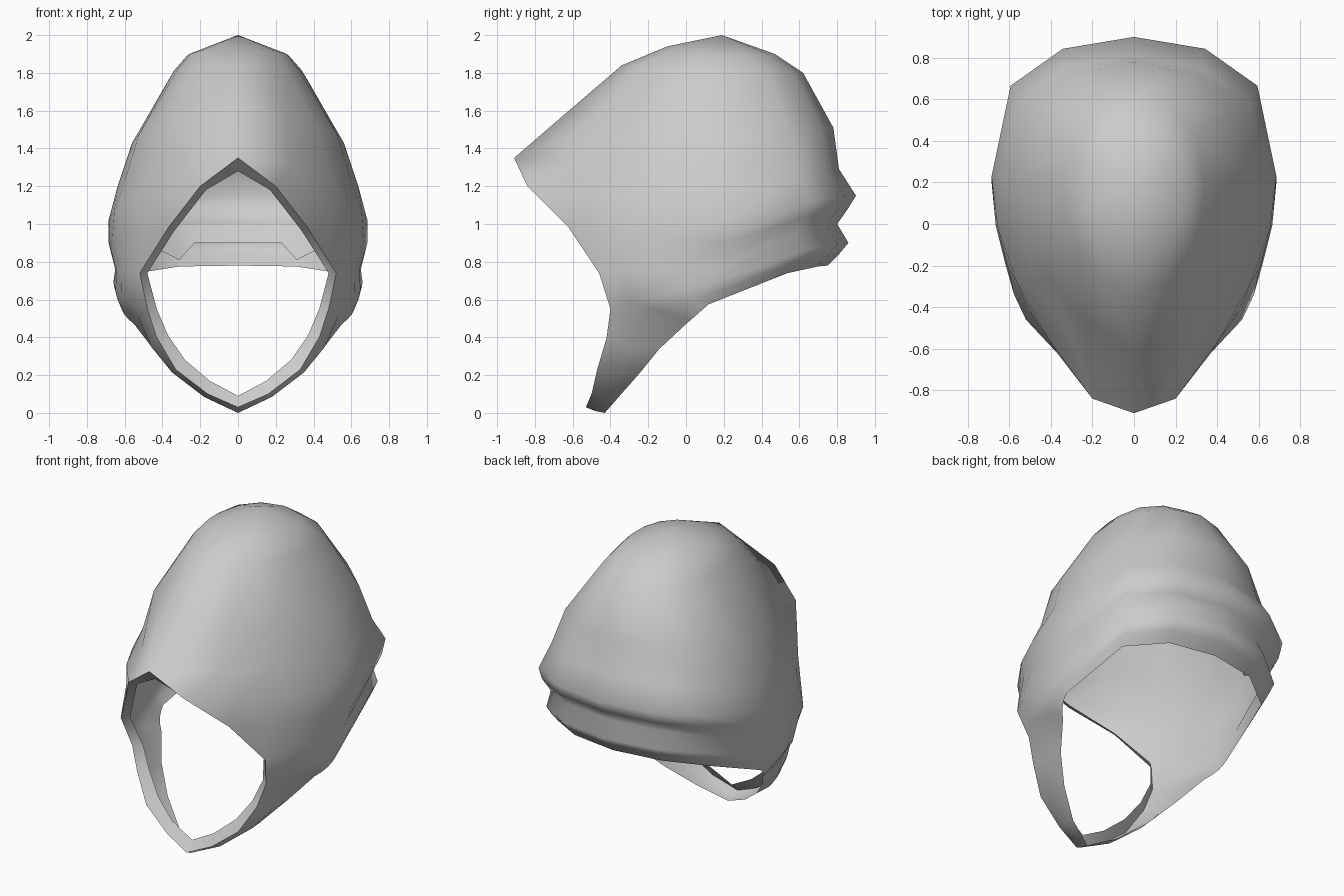
import bpy, bmesh, math
from mathutils import Vector

old = bpy.data.objects.get("Cube")
if old:
    bpy.data.objects.remove(old)

# Single plain cloth colour
cloth = bpy.data.materials.new("light_grey")
cloth.use_nodes = True
GREY = (0.6, 0.6, 0.6, 1)
cloth.diffuse_color = GREY
cloth.node_tree.nodes["Principled BSDF"].inputs["Base Color"].default_value = GREY


def mirrored_loft(name, sheets, angle):
    """Skin the neighbouring rails of each sheet, weld, and mirror across x."""
    bm = bmesh.new()
    for rails in sheets:
        grid = [[bm.verts.new(p) for p in rail] for rail in rails]
        for upper, lower in zip(grid, grid[1:]):
            for i in range(min(len(upper), len(lower)) - 1):
                bm.faces.new((upper[i], lower[i], lower[i + 1], upper[i + 1]))
    bmesh.ops.remove_doubles(bm, verts=bm.verts, dist=0.002)
    copy = bmesh.ops.duplicate(bm, geom=bm.verts[:] + bm.edges[:] + bm.faces[:])["geom"]
    for v in (g for g in copy if isinstance(g, bmesh.types.BMVert)):
        v.co.x = -v.co.x
    bmesh.ops.reverse_faces(bm, faces=[g for g in copy if isinstance(g, bmesh.types.BMFace)])
    bmesh.ops.remove_doubles(bm, verts=bm.verts, dist=0.002)
    mesh = bpy.data.meshes.new(name)
    bm.to_mesh(mesh)
    bm.free()
    mesh.materials.append(cloth)
    obj = bpy.data.objects.new(name, mesh)
    bpy.context.collection.objects.link(obj)
    bpy.ops.object.select_all(action='DESELECT')
    obj.select_set(True)
    bpy.context.view_layer.objects.active = obj
    bpy.ops.object.shade_smooth_by_angle(angle=math.radians(angle))


def hood_ring(back, side, front, reach, back_steps=3, front_steps=4):
    """Half ring: rounded at the back, then a bezier from the side to the front."""
    (yb, zb), side, front = back, Vector(side), Vector(front)
    power = 0.6 + 0.45 * max(zb - 1.1, 0)  # squarer towards the nape
    points = []
    for i in range(back_steps):
        a = math.pi / 2 * i / back_steps
        c = math.cos(a) ** power
        points.append(Vector((side.x * math.sin(a), side.y + (yb - side.y) * c,
                              zb + (side.z - zb) * (1 - c) ** 1.5)))
    control = side.lerp(front, 0.5)
    control.x = side.x
    control.y = side.y + (front.y - side.y) * reach
    for i in range(front_steps + 1):
        t = i / front_steps
        points.append(side.lerp(control, t).lerp(control.lerp(front, t), t))
    return points


# Hood rings from crown to hem: back (y, z), widest side point, front end, roundness
rings = [
    ((.19, 2.0), (0, .19, 2.0), (0, .19, 2.0), .8),
    ((.47, 1.9), (.27, .18, 1.89), (0, -.1, 1.94), .95),
    ((.62, 1.8), (.34, .2, 1.81), (0, -.34, 1.84), .8),
    ((.78, 1.51), (.56, .22, 1.43), (0, -.62, 1.6), .65),
    ((.81, 1.29), (.64, .22, 1.19), (0, -.91, 1.35), .4),
    ((.9, 1.15), (.685, .23, 1.02), (.2, -.84, 1.2), .45),
    ((.85, 1.07), (.685, .2, .9), (.37, -.62, .98), .5),
    ((.8, 1.0), (.65, .16, .76), (.52, -.46, .74), .65),
    ((.86, .9), (.66, .14, .69), (.48, -.4, .55), .65),
    ((.81, .84), (.645, .13, .63), (.53, -.22, .51), .5),
    ((.75, .78), (.62, .12, .575), (.55, 0, .47), .5),
]
shell = [hood_ring(*r) for r in rings]

# Turned-in edge of the face opening, from brow down to the cheek
lip = [(0, -.85, 1.28), (.17, -.79, 1.18), (.34, -.58, .96), (.48, -.42, .74), (.43, -.36, .55)]
for ring, p in zip(shell[4:9], lip):
    ring.append(Vector(p))

# Chin strap: inner lip, front edge, outer crease and hem
inner = [lip[-1], (.37, -.38, .41), (.28, -.42, .28), (.15, -.46, .17), (0, -.47, .09)]
edge = [(.48, -.4, .55), (.43, -.42, .4), (.33, -.47, .23), (.16, -.5, .1), (0, -.53, .03)]
crease = [(.53, -.22, .51), (.46, -.29, .35), (.35, -.36, .215), (.18, -.44, .085), (0, -.48, .01)]
hem = [(.55, 0, .47), (.45, -.14, .34), (.33, -.25, .205), (.17, -.36, .08), (0, -.43, 0)]
mirrored_loft("hood_with_chin_strap", [shell, [inner, edge, crease, hem]], 80)

# Small flap with hanging tabs, hung from the groove inside the nape
a, b, c = shell[7][:3]
flap_top = [a, a.lerp(b, .7), b, b.lerp(c, .5)]
flap_low = [(0, .74, .9), (.23, .72, .9), (.31, .64, .81), (.41, .6, .86)]
mirrored_loft("nape_flap", [[flap_top, flap_low]], 30)
